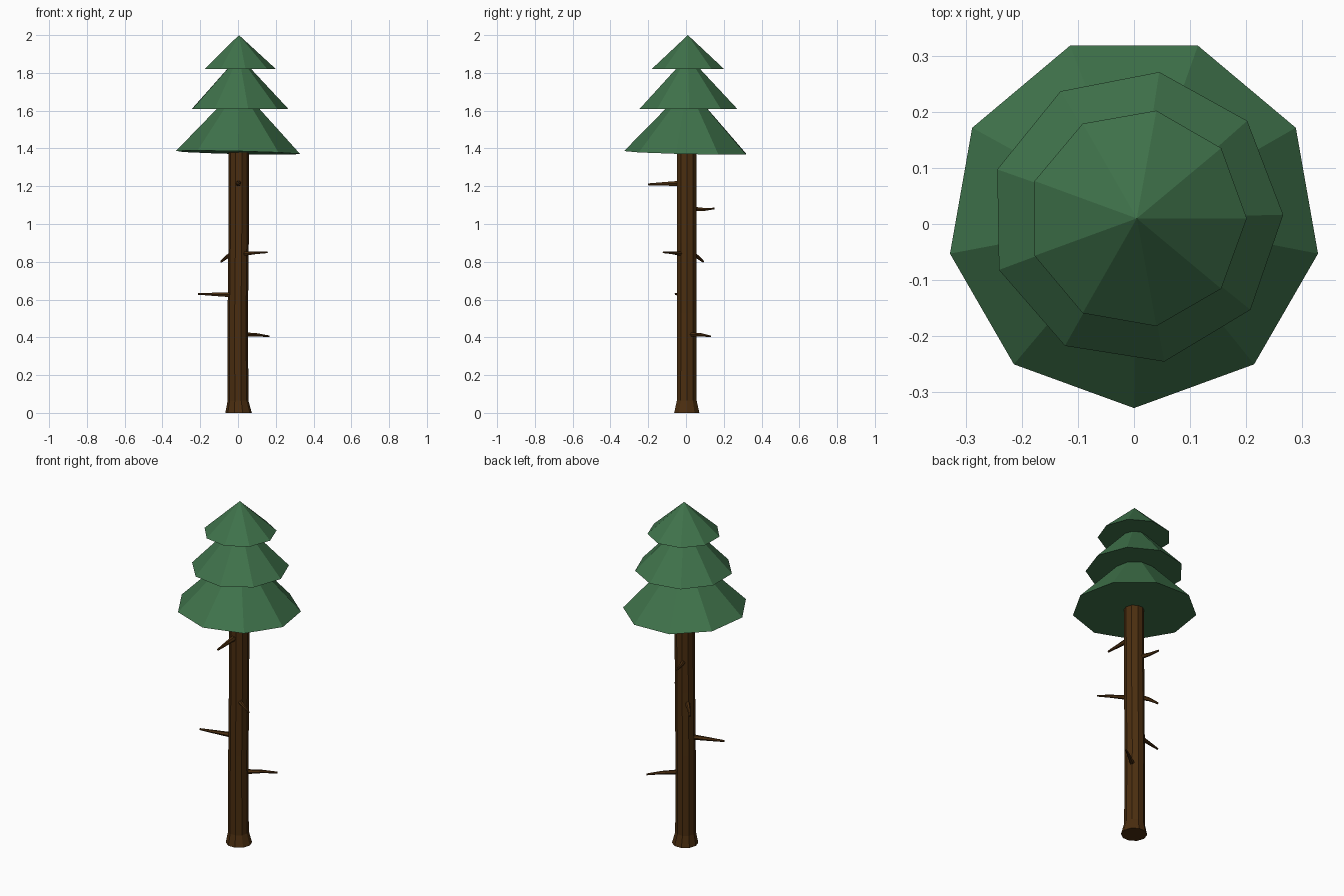
import bpy, bmesh
from math import cos, sin, radians
from mathutils import Vector

cube = bpy.data.objects.get("Cube")
if cube:
    bpy.data.objects.remove(cube)


def material(name, colour):
    mat = bpy.data.materials.new(name)
    mat.use_nodes = True
    mat.diffuse_color = (*colour, 1)
    mat.node_tree.nodes["Principled BSDF"].inputs["Base Color"].default_value = (*colour, 1)
    return mat


green = material("pine green", (0.05, 0.17, 0.07))
brown = material("bark brown", (0.07, 0.027, 0.005))


def add_object(name, bm, mat):
    bmesh.ops.recalc_face_normals(bm, faces=bm.faces)
    mesh = bpy.data.meshes.new(name)
    bm.to_mesh(mesh)
    bm.free()
    mesh.materials.append(mat)
    obj = bpy.data.objects.new(name, mesh)
    bpy.context.collection.objects.link(obj)
    return obj


def tube(name, rings, sides, mat, upright=False):
    """Closed flat-faced tube through (point, radius) rings."""
    bm = bmesh.new()
    axis = Vector((0, 0, 1)) if upright else Vector(rings[-1][0]) - Vector(rings[0][0])
    turn = axis.to_track_quat('Z', 'Y')
    loops = []
    for point, radius in rings:
        loops.append([bm.verts.new(Vector(point) + turn @ Vector(
            (radius * cos(radians(360 * i / sides)), radius * sin(radians(360 * i / sides)), 0)))
            for i in range(sides)])
    for low, high in zip(loops, loops[1:]):
        for i in range(sides):
            j = (i + 1) % sides
            bm.faces.new((low[i], low[j], high[j], high[i]))
    bm.faces.new(loops[0])
    bm.faces.new(loops[-1])
    return add_object(name, bm, mat)


def foliage(name, centre, radius, start, base, tip, tilt=0):
    """Nine-sided closed cone whose rim may tilt slightly."""
    bm = bmesh.new()
    rim = []
    for k in range(9):
        a = radians(start + 40 * k)
        x, y = radius * cos(a), radius * sin(a)
        rim.append(bm.verts.new((centre[0] + x, centre[1] + y, base - tilt * (x + y))))
    top = bm.verts.new((0.005, 0.01, tip))
    bm.faces.new(rim)
    for k in range(9):
        bm.faces.new((rim[k], rim[(k + 1) % 9], top))
    return add_object(name, bm, green)


# Foliage tiers
foliage("lower_foliage", (0, 0.005), 0.333, -90, 1.378, 1.73, 0.024)
foliage("middle_foliage", (0.004, 0.012), 0.262, 1, 1.61, 1.89)
foliage("top_foliage", (0.006, 0.01), 0.195, 0, 1.82, 2.0)

# Trunk with flared foot and a slight lean
tube("trunk", [((0.003, 0.004, 0), 0.07), ((0, 0.004, 0.065), 0.055),
               ((-0.001, 0.005, 0.53), 0.054), ((0.003, 0.005, 0.9), 0.054),
               ((0.005, 0.005, 1.5), 0.054)], 10, brown, upright=True)

# Dead branches: height at the root, bend drop, tip, root radius
branches = {
    "upper_front_branch": (1.215, 0.0, (0.01, -0.2, 1.21), 0.016),
    "upper_back_branch": (1.08, -0.004, (-0.045, 0.15, 1.082), 0.014),
    "middle_front_branch": (0.842, 0.002, (0.155, -0.12, 0.85), 0.013),
    "middle_back_branch": (0.845, 0.006, (-0.09, 0.092, 0.8), 0.015),
    "lower_right_branch": (0.625, 0.0, (-0.21, -0.055, 0.63), 0.015),
    "lower_left_branch": (0.415, 0.004, (0.165, 0.13, 0.405), 0.014),
}
for name, (height, bend, tip, radius) in branches.items():
    tip = Vector(tip)
    out = Vector((tip.x, tip.y, 0)).normalized()
    root = out * 0.03 + Vector((0, 0, height))
    middle = root.lerp(tip, 0.55) + Vector((0, 0, bend))
    tube(name, [(root, radius), (middle, radius * 0.65), (tip, radius * 0.35)], 6, brown)
